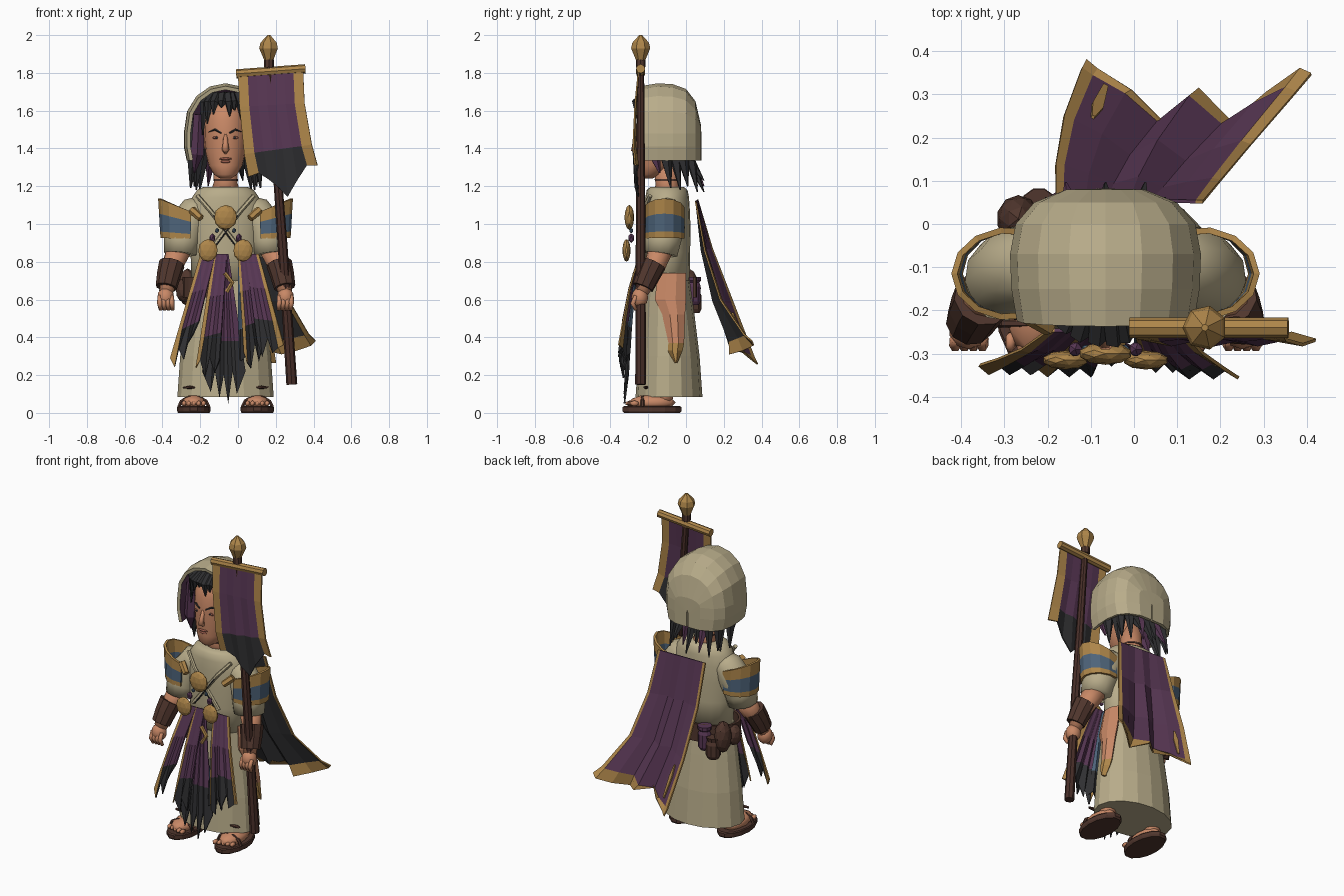
import bpy, bmesh, math
from mathutils import Vector

cube = bpy.data.objects.get("Cube")
if cube:
    bpy.data.objects.remove(cube)


def material(name, *rgb):
    lin = [((c / 255 + 0.055) / 1.055) ** 2.4 for c in rgb] + [1]
    m = bpy.data.materials.new(name)
    m.use_nodes = True
    m.diffuse_color = lin
    m.node_tree.nodes["Principled BSDF"].inputs["Base Color"].default_value = lin
    return m


LINEN = material("linen", 184, 172, 138)
GOLD = material("ochre gold", 174, 134, 74)
PURPLE = material("plum cloth", 88, 55, 84)
BLACK = material("charcoal", 48, 48, 50)
BLUE = material("slate blue", 78, 100, 122)
SKIN = material("skin", 200, 136, 102)
BROWN = material("dark leather", 80, 54, 45)
WOOD = material("dark wood", 72, 46, 40)
LIP = material("lip", 150, 90, 74)
MID = -0.066          # body's plane of symmetry


def finish(name, bm, mats, smooth=False):
    me = bpy.data.meshes.new(name)
    bm.to_mesh(me)
    bm.free()
    ob = bpy.data.objects.new(name, me)
    bpy.context.collection.objects.link(ob)
    for m in mats:
        me.materials.append(m)
    if smooth:
        me.shade_smooth()
    return ob


def sheet(name, rows, mats, rule=None, closed=False, thick=0, back=0, smooth=False):
    """Quad skin over rows of points; closed rows are capped into a solid."""
    bm = bmesh.new()
    vs = [[bm.verts.new(p) for p in row] for row in rows]
    n = len(vs[0])
    for r in range(len(vs) - 1):
        for c in range(n if closed else n - 1):
            d = (c + 1) % n
            f = bm.faces.new((vs[r][c], vs[r + 1][c], vs[r + 1][d], vs[r][d]))
            f.material_index = rule(r, c) if rule else 0
    if closed:
        bm.faces.new(vs[0])
        bm.faces.new(vs[-1])
        bmesh.ops.recalc_face_normals(bm, faces=bm.faces)
    ob = finish(name, bm, mats, smooth)
    if thick:
        mod = ob.modifiers.new("thickness", "SOLIDIFY")
        mod.thickness, mod.material_offset = thick, back
    return ob


def ring(x, y, z, rx, ry, n):
    return [(x + rx * math.cos(a * math.tau / n), y + ry * math.sin(a * math.tau / n), z) for a in range(n)]


def loft(name, rings, mat, n=16, smooth=False):
    return sheet(name, [ring(*r, n) for r in rings], [mat], closed=True, smooth=smooth)


def tube(name, pts, radii, mat, n=8, smooth=False):
    pts = [Vector(p) for p in pts]
    dirs = [(pts[min(i + 1, len(pts) - 1)] - pts[max(i - 1, 0)]).normalized() for i in range(len(pts))]
    q = dirs[0].to_track_quat("Z", "Y")
    rows = []
    for i, p in enumerate(pts):
        if i:
            q = dirs[i - 1].rotation_difference(dirs[i]) @ q
        rows.append([p + q @ Vector(v) for v in ring(0, 0, 0, radii[i], radii[i], n)])
    return sheet(name, rows, [mat], closed=True, smooth=smooth)


def blob(name, loc, scale, mat, detail=2, smooth=False):
    bm = bmesh.new()
    bmesh.ops.create_icosphere(bm, subdivisions=detail, radius=1)
    for v in bm.verts:
        v.co = Vector([a * s + b for a, s, b in zip(v.co, scale, loc)])
    return finish(name, bm, [mat], smooth)


def cloth(name, edges, drops, gold="", black=9, pleat=0.01, inner=None, base=PURPLE, border=0.13):
    """Hanging cloth between two edges; gold names its trimmed borders."""
    n = len(drops)
    us = [0, border] + [border + (1 - 2 * border) * i / (n - 3) for i in range(1, n - 3)] + [1 - border, 1]
    rows = []
    for r, (a, b) in enumerate(edges):
        t = r / (len(edges) - 1)
        row = [Vector(a).lerp(Vector(b), u) for u in us]
        for c, p in enumerate(row):
            p.y += pleat * t * (-1) ** c
            p.z -= drops[c] * (r == len(edges) - 1)
        rows.append(row)

    def rule(r, c):
        trim = ("L" in gold and c == 0) or ("R" in gold and c == n - 2) or ("B" in gold and r == len(edges) - 2)
        return 1 if trim else 2 if r >= black else 0
    mats = [base, GOLD, inner or BLACK] + ([GOLD] if inner else [])
    return sheet(name, rows, mats, rule, thick=0.008, back=2 if inner else 0)


# Faceted skirt and smooth tunic
loft("skirt", [(MID, -.09, .085, .255, .177), (MID, -.09, .3, .24, .162), (MID, -.095, .52, .212, .14),
               (MID, -.1, .7, .186, .12)], LINEN, 16)
loft("tunic", [(MID, -.1, .66, .18, .118), (MID, -.1, .85, .185, .122), (MID, -.1, .98, .2, .124), (MID, -.1, 1.08, .2, .12),
               (MID, -.1, 1.14, .178, .116), (MID, -.1, 1.18, .15, .108), (MID, -.1, 1.195, .12, .09)], LINEN, 20, True)
for x in (-.255, .125):
    blob("hem_tear", (x, -.212, .135), (.045, .014, .009), BROWN, 1)

# Belt around the back, with pouches
arc = [math.radians(75 + 15 * i) for i in range(13)]
sheet("belt", [[(MID + .212 * math.cos(a), -.1 + .143 * math.sin(a), z) for a in arc] for z in (.61, .72)], [BROWN], thick=.015)
blob("round_pouch", (-.268, .012, .665), (.05, .055, .1), BROWN)
blob("side_pouch", (-.285, -.075, .65), (.045, .05, .065), BROWN)
loft("belt_flask", [(-.16, .04, z, r, r) for z, r in ((.57, .028), (.59, .04), (.67, .04), (.69, .032), (.7, .042), (.72, .042))], PURPLE, 10)
loft("small_jar", [(-.22, .04, z, r, r) for z, r in ((.53, .034), (.55, .044), (.62, .044), (.64, .036), (.665, .042))], BROWN, 10)

# Side panel hanging at the hip
hip = [(.74, -.15, .0, .126), (.6, -.165, 0, .146), (.52, -.125, -.005, .158), (.37, -.1, -.01, .178), (.33, -.1, -.018, .184), (.265, -.06, -.045, .194)]
sheet("hip_panel", [[(x - .02, y0, z), (x + .008, (2 * y0 + y1) / 3, z), (x + .008, (y0 + 2 * y1) / 3, z), (x - .02, y1, z)]
                    for z, y0, y1, x in hip], [SKIN, GOLD], lambda r, c: int(r > 2), thick=.015)

# Arms, bands, hands, legs and sandals on both sides
for side, word in ((-1, "right"), (1, "left")):
    def at(dx, y, z):
        return (MID + side * dx, y, z)
    tube(word + "_sleeve", [at(.1, -.1, 1.08), at(.16, -.1, 1.06), at(.205, -.105, .99), at(.23, -.125, .91), at(.238, -.135, .84)],
         [.075, .09, .1, .098, .09], LINEN, 12, True)
    tube(word + "_forearm", [at(.24, -.13, .88), at(.28, -.165, .78), at(.315, -.235, .64)], [.07, .057, .038], SKIN, 10, True)
    tube(word + "_bracer", [at(.284, -.172, .79), at(.3, -.2, .73), at(.314, -.228, .665)], [.069, .064, .057], BROWN, 10)
    blob(word + "_palm", at(.317, -.245, .61), (.046, .045, .055), SKIN, 2, True)
    for i in range(4):
        dx = .285 + i * .021
        tube(word + "_finger", [at(dx, -.265, .62), at(dx, -.282, .58), at(dx - .005, -.265, .545)], [.013, .014, .01], SKIN, 6, True)
    rows = []
    for z, r in ((1.135, .135), (1.055, .13), (.96, .125), (.925, .122)):
        row = []
        for i in range(9):
            a = math.radians(-108 + 27 * i)
            out = max(math.cos(a), -.3)
            row.append(at(.222 + r * out, -.115 + .108 * math.sin(a), z - .05 * (1 - out) * (z - .92) / .2))
        rows.append(row if side > 0 else row[::-1])
    sheet(word + "_arm_band", rows, [GOLD, BLUE], lambda r, c: int(r == 1), thick=.014)
    # Legs and sandals
    fx = .168
    tube(word + "_shin", [at(fx, -.12, .04), at(fx, -.11, .12), at(fx, -.1, .25)], [.05, .045, .055], SKIN, 10, True)
    loft(word + "_sole", [(MID + side * fx, -.18, z, .088 * k, .16 * k) for z, k in ((0, .95), (.01, 1), (.03, 1), (.036, .95))], BROWN, 14)
    blob(word + "_foot", at(fx, -.18, .055), (.068, .125, .042), SKIN, 2, True)
    for i in range(5):
        blob(word + "_toe", at(fx - .052 + i * .026, -.297 + .006 * i, .05), (.014, .026, .016), SKIN, 1, True)
    tube(word + "_sandal_strap", [at(fx + .08 * math.cos(a), -.23, .03 + .055 * math.sin(a)) for a in (0, .6, 1.2, 1.9, 2.5, math.pi)],
         [.01] * 6, BROWN, 6)

# Neck, head and face
loft("neck", [(MID, -.09, 1.15, .085, .075), (MID, -.1, 1.22, .062, .062), (MID, -.11, 1.36, .065, .07)], SKIN, 12, True)
loft("choker", [(MID, -.1, 1.228, .065, .065), (MID, -.1, 1.238, .065, .066)], BROWN, 12)
loft("head", [(MID, -.205, 1.242, .03, .03), (MID, -.192, 1.262, .062, .062), (MID, -.165, 1.31, .09, .092), (MID, -.148, 1.38, .106, .112),
              (MID, -.142, 1.46, .113, .121), (MID, -.135, 1.55, .114, .122), (MID, -.125, 1.62, .098, .108), (MID, -.12, 1.67, .05, .06)], SKIN, 20, True)
tube("nose", [(MID, -.252, 1.475), (MID, -.272, 1.42), (MID, -.275, 1.395), (MID, -.255, 1.38)], [.01, .015, .02, .012], SKIN, 6, True)
blob("upper_lip", (MID, -.256, 1.345), (.034, .01, .007), LIP, 2, True)
blob("lower_lip", (MID, -.253, 1.33), (.026, .011, .008), LIP, 2, True)
for s in (-1, 1):
    blob("eye", (MID + s * .048, -.249, 1.457), (.022, .006, .008), LIP, 2)
    blob("pupil", (MID + s * .048, -.254, 1.457), (.008, .003, .007), BLACK, 1)
    tube("brow", [(MID + s * .022, -.262, 1.482), (MID + s * .055, -.25, 1.5), (MID + s * .09, -.218, 1.487)], [.005, .006, .002], BLACK, 5)
    blob("ear", (MID + s * .115, -.12, 1.43), (.015, .025, .04), SKIN, 1, True)

# Hair under the hood
blob("hair_cap", (MID, -.1, 1.585), (.142, .13, .115), BLACK)
for x, z in ((-.112, 1.47), (-.09, 1.53), (-.06, 1.58), (-.02, 1.615), (.02, 1.57), (.045, 1.6), (.08, 1.54), (.112, 1.46)):
    y = -.14 - .125 * math.sqrt(1 - (x / .13) ** 2)
    tube("fringe_lock", [(MID + x * .7, y + .06, 1.68), (MID + x, y - .003, 1.64), (MID + x * 1.08, y, z)], [.026, .024, .003], BLACK, 5)
for s in (-1, 1):
    for dx, y, z, m in ((.15, -.17, 1.27, PURPLE), (.17, -.11, 1.19, BLACK), (.14, -.06, 1.18, BLACK), (.15, -.02, 1.2, BLACK)):
        tube("side_lock", [(MID + s * .14, y, 1.58), (MID + s * dx, y, 1.37), (MID + s * (dx + .015), y + .03, z)], [.03, .036, .004], m, 5)
for i in range(7):
    x = -.12 + i * .04
    tube("back_lock", [(MID + x, -.01, 1.42), (MID + x, .03, 1.32), (MID + x * 1.15, .06 + .035 * (i % 2), 1.17 + .03 * (i % 3))],
         [.028, .026, .003], PURPLE if i % 3 == 1 else BLACK, 5)

# Hood: arches stepping forward from the closed back
rows = []
for y, w, top in ((.082, .005, 1.44), (.08, .09, 1.52), (.05, .165, 1.65), (.0, .208, 1.715), (-.07, .221, 1.74), (-.15, .218, 1.745), (-.225, .205, 1.73)):
    arch = [(MID - w * .93, y, 1.335), (MID - w, y, 1.41)]
    for i in range(9):
        a = math.pi * (1 - i / 8)
        base = min(1.48, top - .04)
        arch.append((MID + w * math.cos(a), y - .012 * math.sin(a) * (y < -.2), base + (top - base) * math.sin(a) ** .85))
    rows.append(arch + [(MID + w, y, 1.41), (MID + w * .93, y, 1.335)])
sheet("hood", rows, [LINEN, LINEN, PURPLE], thick=.02, back=2)

# Cape, charcoal inside with a gold hem
cape = [((.16, .055, 1.12), (-.18, .065, 1.13)), ((.2, .1, .86), (-.18, .14, .87)), ((.27, .18, .6), (-.16, .25, .58)),
        ((.375, .3, .42), (-.12, .355, .3)), ((.41, .34, .385), (-.11, .372, .26))]
cape_ob = cloth("cape", cape, [0, .02, .03, .03, -.01, -.06, -.04, -.01, 0], "LRB", inner=BLACK, border=.05)
for v in cape_ob.data.vertices:
    row, col = divmod(v.index, 9)
    v.co.y -= row / 4 * (0, -.03, .05, .105, .05, .12, .065, .0, 0)[col]
corner = [cape_ob.data.vertices[i].co for i in (24, 25, 33, 34)]
patch = [[corner[0].lerp(corner[1], u).lerp(corner[2].lerp(corner[3], u), t) + Vector((0, .008, .002))
          for u in us] for t, us in ((.2, (.4, .5)), (.45, (.3, .65)), (.9, (.45, .6)))]
sheet("cape_patch", patch, [GOLD], thick=.009)

# Front strips of the tabard: top x pair, bottom x pair, bottom z pair, trim
strips = [((-.2, -.12), (-.36, -.24), (.29, .36), "L", [0, .06, -.02, .05, -.02, -.06], .34, PURPLE),
          ((-.13, -.06), (-.225, -.1), (.24, .28), "L", [0, -.03, .07, -.03, .06, 0], .345, PURPLE),
          ((-.09, -.05), (-.19, .04), (.22, .22), "", [0, .11, .0, .14, .02, .17, .0, .12, .0], .32, PURPLE),
          ((.0, .03), (.0, .07), (.3, .32), "", [0, .03, .0, .02], .312, BLUE),
          ((.0, .05), (.03, .13), (.32, .36), "L", [0, .06, .1, -.02, .08, 0], .335, PURPLE),
          ((.04, .11), (.1, .24), (.38, .36), "R", [0, .08, -.02, .05, .02, 0], .35, PURPLE)]
for (a, b), (c, d), (zc, zd), trim, drops, y, colour in strips:
    edges = []
    for t in (0, .38, .74, 1):
        yy = -.25 - (y - .25) * t ** .7
        edges.append(((a + (c - a) * t, yy, .84 + (zc - .84) * t), (b + (d - b) * t, yy, .84 + (zd - .84) * t)))
    cloth("tabard_strip", edges, drops, trim, 2, base=colour, border=.2)

# Chest straps, medallion, discs and beads
for s in (-1, 1):
    tube("chest_strap", [(MID + s * .15, -.19, 1.15), (MID + s * .08, -.225, 1.07), (MID - s * .09, -.226, .85)], [.012] * 3, LINEN, 6)
    tube("chest_cord", [(MID + s * .13, -.2, 1.13), (MID + s * .06, -.235, 1.04), (MID - s * .07, -.24, .86)], [.004] * 3, BLACK, 5)
    blob("hip_disc", (MID + s * .093, -.315, .86), (.053, .022, .06), GOLD)
    blob("bead", (MID + s * .07, -.29, .925), (.018, .018, .026), PURPLE, 1)
    blob("small_bead", (MID + s * .045, -.29, .965), (.012, .012, .014), BLUE, 1)
    tube("toggle", [(MID + s * .13, -.24, 1.03), (MID + s * .18, -.21, 1.075)], [.02, .022], GOLD, 6)
blob("medallion", (MID, -.3, 1.035), (.062, .026, .066), GOLD)
tube("centre_buckle", [(-.07, -.27, .74), (-.03, -.275, .69), (-.06, -.275, .64)], [.012] * 3, GOLD, 6)

# Banner staff
tube("staff", [(.285, -.24, .15), (.262, -.24, .5), (.235, -.24, .9), (.165, -.24, 1.86)], [.029, .027, .026, .018], WOOD, 8)
tube("staff_collar", [(.165, -.24, 1.83), (.164, -.24, 1.87)], [.026, .026], BROWN, 8)
tube("finial", [(.164, -.24, z) for z in (1.86, 1.93, 1.96, 2.0)], [.022, .052, .045, .008], GOLD, 7)
tube("crossbar", [(-.01, -.24, 1.795), (.357, -.24, 1.822)], [.024, .024], GOLD, 8)
banner = [((.0, -.255, 1.785), (.345, -.255, 1.81)), ((.008, -.27, 1.62), (.352, -.27, 1.64)), ((.033, -.278, 1.37), (.39, -.278, 1.42)),
          ((.055, -.265, 1.25), (.42, -.265, 1.31))]
cloth("banner", banner, [0, -.01, .03, .08, .14, .06, -.01, 0], "LR", 2, .008, border=.15)
